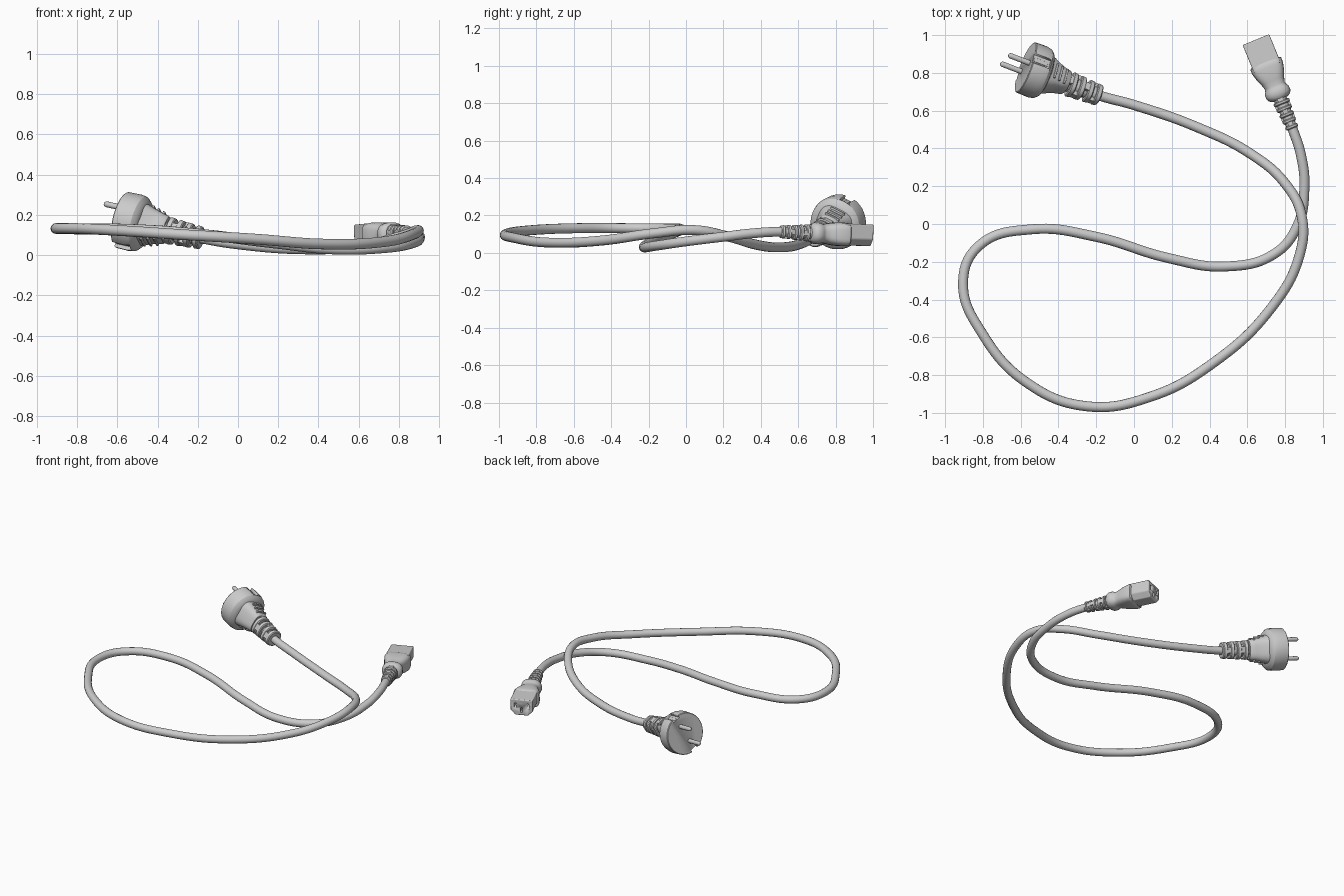
import bpy, bmesh, math
from mathutils import Vector, Matrix

if "Cube" in bpy.data.objects:
    bpy.data.objects.remove(bpy.data.objects["Cube"])

def frame(origin, axis, up):
    """Local frame: z points out of the connector face, y is its upper side."""
    z = Vector(axis).normalized()
    x = Vector(up).cross(z).normalized()
    y = z.cross(x)
    m = Matrix((x, y, z)).transposed().to_4x4()
    m.translation = Vector(origin)
    return m

def finish(name, bm, m, angle=35):
    bmesh.ops.recalc_face_normals(bm, faces=bm.faces)
    me = bpy.data.meshes.new(name)
    bm.to_mesh(me)
    bm.free()
    ob = bpy.data.objects.new(name, me)
    bpy.context.collection.objects.link(ob)
    ob.matrix_world = m
    bpy.ops.object.select_all(action='DESELECT')
    ob.select_set(True)
    bpy.context.view_layer.objects.active = ob
    bpy.ops.object.shade_smooth_by_angle(angle=math.radians(angle))
    return ob

def add_loft(bm, rings):
    """Skin a list of closed point rings and cap both ends."""
    rows = [[bm.verts.new(p) for p in r] for r in rings]
    n = len(rows[0])
    for a, b in zip(rows, rows[1:]):
        for i in range(n):
            j = (i + 1) % n
            bm.faces.new((a[i], a[j], b[j], b[i]))
    bm.faces.new(rows[0])
    bm.faces.new(rows[-1])

def oval(s, hw, hh, e=2.0, n=40):
    """Superellipse ring at distance s behind the face."""
    pts = []
    for i in range(n):
        t = 2 * math.pi * i / n
        c, k = math.cos(t), math.sin(t)
        pts.append((hw * math.copysign(abs(c) ** (2 / e), c),
                    hh * math.copysign(abs(k) ** (2 / e), k), -s))
    return pts

def loft(name, m, sections, angle=35):
    bm = bmesh.new()
    add_loft(bm, [oval(*s) for s in sections])
    return finish(name, bm, m, angle)

def add_box(bm, c, size):
    bmesh.ops.create_cube(bm, size=1, matrix=Matrix.Translation(c) @ Matrix.Diagonal((*size, 1)))

def boxes(name, m, items, bevel=0.004):
    bm = bmesh.new()
    for c, size in items:
        add_box(bm, c, size)
    ob = finish(name, bm, m)
    if bevel:
        mod = ob.modifiers.new("bevel", 'BEVEL')
        mod.width, mod.segments = bevel, 2
    return ob

def cut(ob, cutter):
    cutter.hide_render = True
    cutter.hide_viewport = True
    mod = ob.modifiers.new("cut", 'BOOLEAN')
    mod.operation, mod.solver, mod.object = 'DIFFERENCE', 'EXACT', cutter

def strain_relief(name, m, s0, s1, r0, r1, core, count):
    """Ribbed sleeve: thin core, rounded ribs and alternating bridges."""
    bm = bmesh.new()
    add_loft(bm, [oval(s0 - 0.02, core * r0, core * r0), oval(s1 - 0.005, core * r1, core * r1)])
    pitch = (s1 - s0) / count
    for i in range(count):
        a = s0 + pitch * (i + 0.4)
        b = s0 + pitch * (i + 1)
        r = r0 + (r1 - r0) * (i + 0.5) / count
        add_loft(bm, [oval(a, r - 0.006, r - 0.006, 2.6), oval(a + 0.005, r, r, 2.6),
                      oval(b - 0.005, r - 0.002, r - 0.002, 2.6), oval(b, r - 0.008, r - 0.008, 2.6)])
        for side in (-1, 1):
            c, w = side * r * 0.72, r * 0.5
            z = -(a - pitch * 0.2)
            if i % 2:
                add_box(bm, (c, 0, z), (w, r * 0.7, pitch * 0.6))
            else:
                add_box(bm, (0, c, z), (r * 0.7, w, pitch * 0.6))
    return finish(name, bm, m)

# Wall plug frame and appliance connector frame
plug_d = Vector((-0.915, 0.35, 0.21)).normalized()
plug_o = Vector((-0.575, 0.83, 0.175))
plug = frame(plug_o, plug_d, (0.32, 0.36, 0.876))
con_d = Vector((-0.38, 0.924, -0.04)).normalized()
con_o = Vector((0.646, 0.974, 0.093))
con = frame(con_o, con_d, (0, 0, 1))

# Cable
path = [plug_o - plug_d * 0.33, plug_o - plug_d * 0.43,
        (0, 0.63, 0.055), (0.34, 0.51, 0.03), (0.62, 0.37, 0.045), (0.80, 0.215, 0.09),
        (0.888, 0.04, 0.122), (0.875, -0.17, 0.105), (0.73, -0.44, 0.067), (0.42, -0.735, 0.055),
        (0.08, -0.917, 0.08), (-0.25, -0.965, 0.10), (-0.56, -0.845, 0.12), (-0.80, -0.585, 0.132),
        (-0.905, -0.31, 0.132), (-0.82, -0.115, 0.13), (-0.54, -0.028, 0.128), (-0.2, -0.068, 0.105),
        (0.18, -0.18, 0.06), (0.48, -0.225, 0.03), (0.74, -0.16, 0.038), (0.865, -0.01, 0.06),
        (0.902, 0.19, 0.085), (0.885, 0.36, 0.105), con_o - con_d * 0.505, con_o - con_d * 0.40]
cu = bpy.data.curves.new("cable", 'CURVE')
cu.dimensions = '3D'
cu.bevel_depth = 0.0265
cu.bevel_resolution = 5
cu.resolution_u = 10
cu.use_fill_caps = True
sp = cu.splines.new('BEZIER')
sp.bezier_points.add(len(path) - 1)
for bp, p in zip(sp.bezier_points, path):
    bp.co = p
    bp.handle_left_type = bp.handle_right_type = 'AUTO'
bpy.context.collection.objects.link(bpy.data.objects.new("cable", cu))

# Plug head with earth notches on two opposite sides
head = loft("plug_head", plug, [
    (0, 0.138, 0.138), (0.004, 0.142, 0.142), (0.07, 0.144, 0.144),
    (0.098, 0.138, 0.138), (0.115, 0.122, 0.122), (0.125, 0.095, 0.095)], 30)
cut(head, boxes("notch_cutter", plug,
                [((0, s * 0.145, -0.03), (0.055, 0.05, 0.13)) for s in (-1, 1)], 0))
boxes("earth_contacts", plug, [((0, s * 0.119, -0.045), (0.024, 0.008, 0.08)) for s in (-1, 1)], 0.002)

# Plug grip body, grip ridges and sleeve
loft("plug_body", plug, [
    (0.09, 0.112, 0.105, 2.6), (0.13, 0.094, 0.094, 3), (0.165, 0.076, 0.083, 3.2),
    (0.20, 0.064, 0.074, 3.2), (0.235, 0.058, 0.068, 3), (0.242, 0.052, 0.062, 3)])
boxes("grip_ridges", plug, [((0, side * (0.088 - 0.009 * i), -(0.145 + 0.032 * i)), (0.085, 0.018, 0.012))
                            for side in (-1, 1) for i in range(3)], 0.003)
strain_relief("plug_sleeve", plug, 0.235, 0.43, 0.066, 0.054, 0.68, 4)

# Plug pins
for i, side in enumerate((-1, 1)):
    r = 0.0145
    loft(f"plug_pin_{i + 1}", plug @ Matrix.Translation((0, side * 0.063, 0)), [
        (0.01, r, r, 2, 20), (-0.108, r, r, 2, 20), (-0.116, r * 0.85, r * 0.85, 2, 20),
        (-0.121, r * 0.5, r * 0.5, 2, 20)], 50)

# Connector nose: box with two bevelled lower corners and three slots
outline = [(-0.076, 0.058), (0.076, 0.058), (0.076, -0.022), (0.043, -0.057), (-0.043, -0.057), (-0.076, -0.022)]
bm = bmesh.new()
add_loft(bm, [[(x, y, z) for x, y in outline] for z in (0, -0.16)])
nose = finish("connector_nose", bm, con)
mod = nose.modifiers.new("bevel", 'BEVEL')
mod.width, mod.segments = 0.006, 3
cut(nose, boxes("slot_cutter", con, [((x, y, 0), (0.016, 0.034, 0.16))
                                     for x, y in ((-0.042, 0.014), (0, -0.018), (0.042, 0.014))], 0))

# Connector grip, collar and sleeve
loft("connector_body", con, [
    (0.13, 0.080, 0.058, 4), (0.136, 0.088, 0.062, 4), (0.16, 0.088, 0.063, 4), (0.20, 0.078, 0.061, 3.5),
    (0.235, 0.064, 0.056, 3), (0.262, 0.056, 0.050, 2.6), (0.275, 0.060, 0.052, 2.5),
    (0.288, 0.068, 0.057, 2.4), (0.312, 0.069, 0.057, 2.4), (0.328, 0.060, 0.050, 2.3), (0.338, 0.044, 0.042)], 40)
strain_relief("connector_sleeve", con, 0.335, 0.508, 0.047, 0.034, 0.78, 5)
